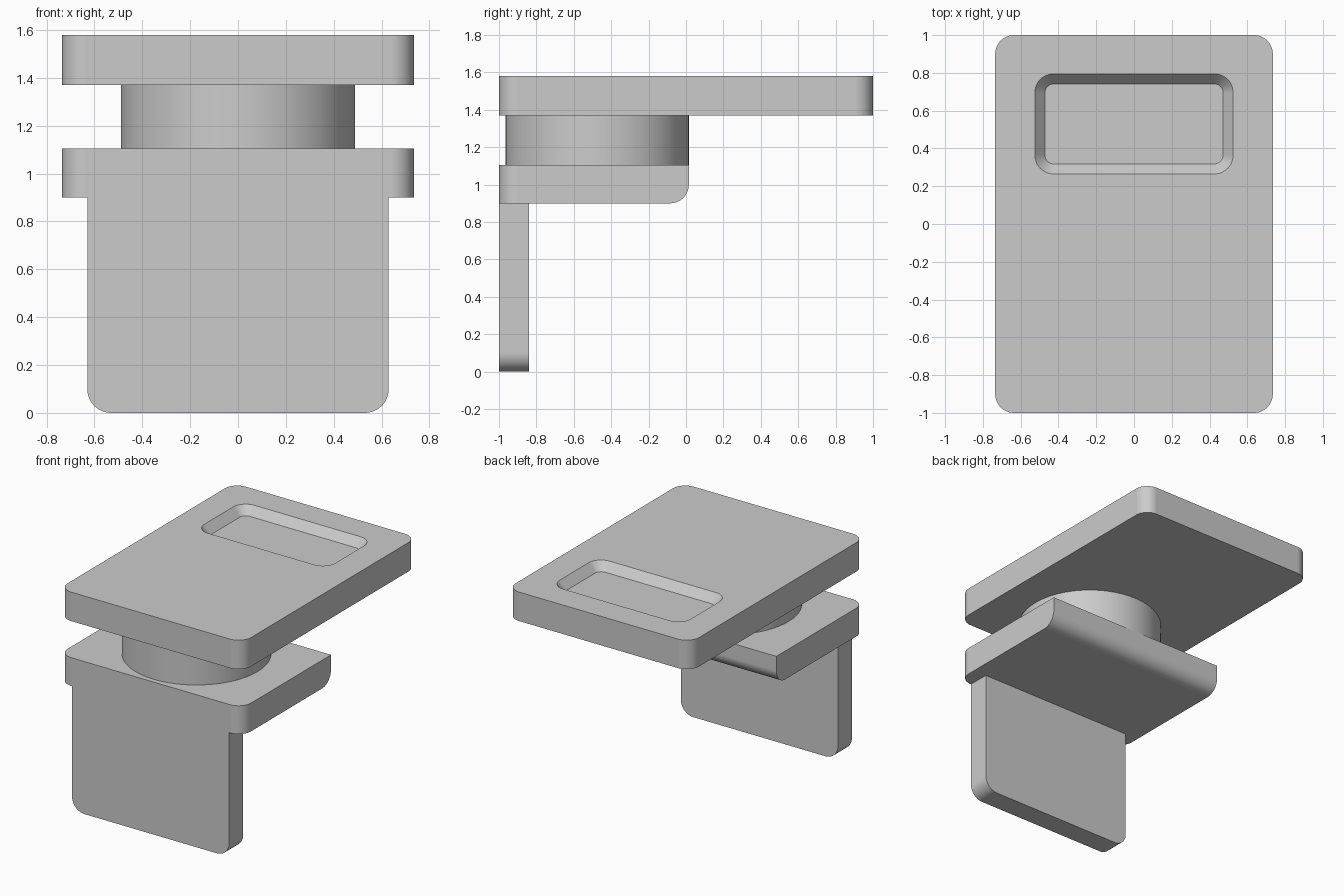
import bpy
import bmesh
from math import cos, sin, pi, radians

if "Cube" in bpy.data.objects:
    bpy.data.objects.remove(bpy.data.objects["Cube"], do_unlink=True)

SEGMENTS = 12

grey = bpy.data.materials.new("light_grey")
grey.use_nodes = True
grey.diffuse_color = (0.6, 0.6, 0.6, 1)
grey.node_tree.nodes["Principled BSDF"].inputs["Base Color"].default_value = (0.6, 0.6, 0.6, 1)


def outline(u0, u1, v0, v1, low=0.0, high=0.0):
    """Rectangle with its low-v and high-v corners rounded by separate radii."""
    corners = [(u1, v1, -1, -1, high), (u0, v1, 1, -1, high),
               (u0, v0, 1, 1, low), (u1, v0, -1, 1, low)]
    points = []
    for quarter, (u, v, su, sv, r) in enumerate(corners):
        steps = SEGMENTS if r else 0
        for i in range(steps + 1):
            a = (quarter + i / SEGMENTS) * pi / 2
            if r:
                points.append((u + su * r + r * cos(a), v + sv * r + r * sin(a)))
            else:
                points.append((u, v))
    return points


def flat(points, z):
    return [(u, v, z) for u, v in points]


def upright(points, y):
    return [(u, y, v) for u, v in points]


def loft(rings):
    """Closed solid through rings that share a point count."""
    bm = bmesh.new()
    loops = [[bm.verts.new(p) for p in ring] for ring in rings]
    for a, b in zip(loops, loops[1:]):
        for i in range(len(a)):
            j = (i + 1) % len(a)
            bm.faces.new((a[i], a[j], b[j], b[i]))
    bm.faces.new(loops[0])
    bm.faces.new(loops[-1])
    bmesh.ops.recalc_face_normals(bm, faces=bm.faces)
    return bm


def finish(name, bm):
    mesh = bpy.data.meshes.new(name)
    bm.to_mesh(mesh)
    bm.free()
    mesh.materials.append(grey)
    obj = bpy.data.objects.new(name, mesh)
    bpy.context.collection.objects.link(obj)
    bpy.ops.object.select_all(action="DESELECT")
    obj.select_set(True)
    bpy.context.view_layer.objects.active = obj
    bpy.ops.object.shade_smooth_by_angle(angle=radians(30))
    weighted = obj.modifiers.new("flat_face_normals", "WEIGHTED_NORMAL")
    weighted.keep_sharp = True
    return obj


# Top plate with a sloped-wall pocket sunk into its rear half
slab = outline(-0.735, 0.735, -1, 1, 0.1, 0.1)
rim = outline(-0.525, 0.525, 0.265, 0.795, 0.1, 0.1)
floor = outline(-0.472, 0.472, 0.318, 0.742, 0.048, 0.048)
finish("top_plate", loft([flat(slab, 1.37), flat(slab, 1.58),
                          flat(rim, 1.58), flat(floor, 1.52)]))

# Round neck between the plates
circle = [(0.49 * cos(2 * pi * i / 64), -0.475 + 0.49 * sin(2 * pi * i / 64))
          for i in range(64)]
finish("neck", loft([flat(circle, 1.105), flat(circle, 1.37)]))

# Lower plate: rounded front corners, rounded rear bottom edge
base = outline(-0.735, 0.735, -1, 0.015, 0.1, 0)
bm = loft([flat(base, 0.9), flat(base, 1.105)])
rear_edge = [e for e in bm.edges
             if all(v.co.y > 0 and v.co.z < 1 for v in e.verts)]
bmesh.ops.bevel(bm, geom=rear_edge, offset=0.1, segments=SEGMENTS,
                profile=0.5, affect="EDGES")
finish("lower_plate", bm)

# Front tongue hanging below the lower plate
tongue = outline(-0.63, 0.63, 0, 0.9, 0.1, 0)
finish("front_tongue", loft([upright(tongue, -1), upright(tongue, -0.84)]))
